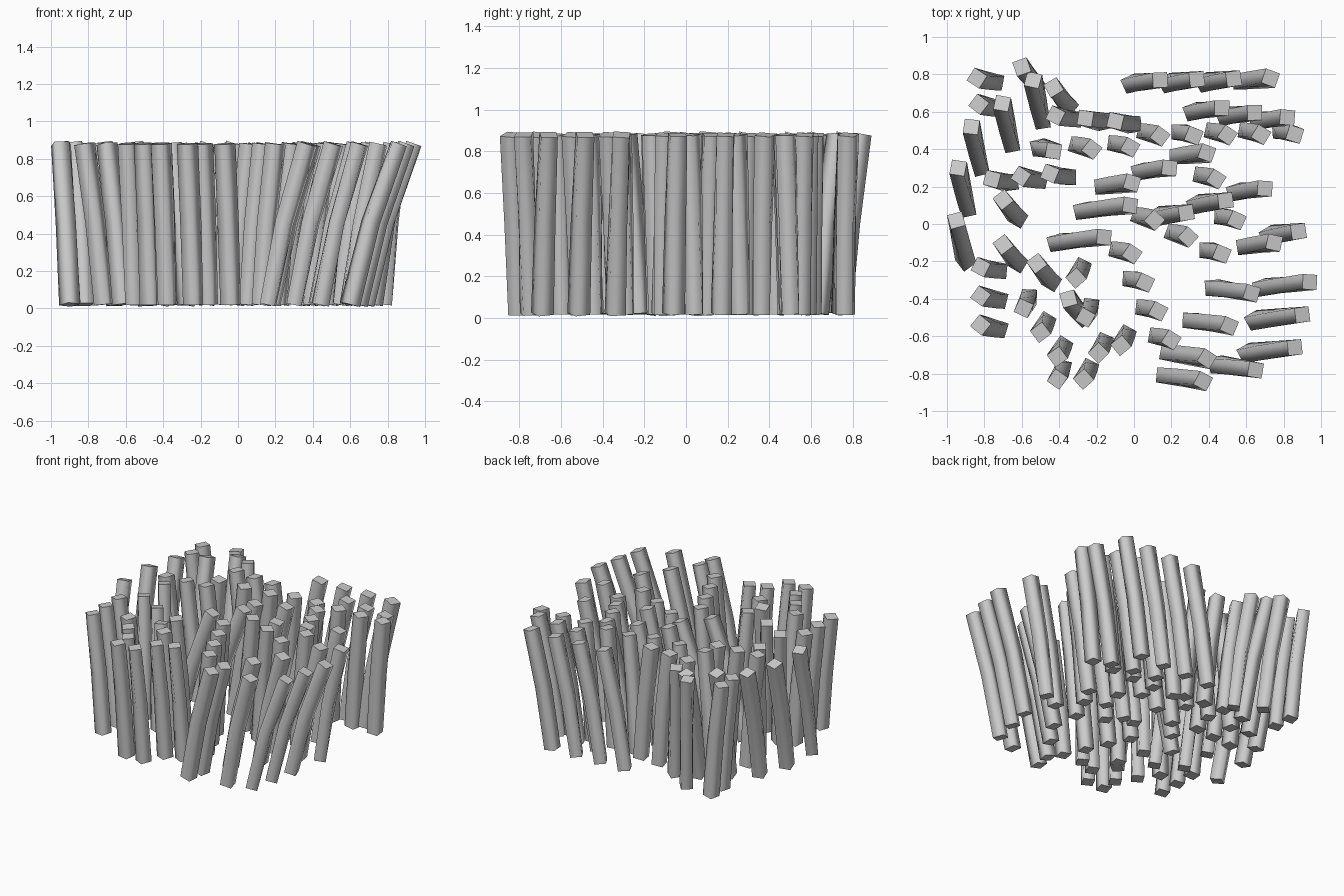
import bpy, bmesh, random
from math import atan2, cos, sin, pi, radians
from mathutils import Vector

if "Cube" in bpy.data.objects:
    bpy.data.objects.remove(bpy.data.objects["Cube"])

random.seed(4)
HALF_DIAGONAL = 0.057
SPACING = 0.2
BOTTOM, MIDDLE, TOP = 0.02, 0.46, 0.88

# Each clump: the lean shared by its strands, then rows of tips (start, end) seen from above
CLUMPS = {
    "left": (-.10, .02, ((-.84, .78), (-.83, .64)), ((-.82, -.23), (-.82, -.54)),
             ((-.42, .58), (-.1, .55)), ((-.76, .24), (-.45, .27))),
    "back_left": (-.05, .22, ((-.87, .52), (-.54, .77)), ((-.94, .3), (-.95, .02))),
    "middle_left": (-.08, .1, ((-.7, .13), (-.7, -.11)), ((-.52, -.21), (-.35, -.4)),
                    ((-.6, .84), (-.43, .73))),
    "back_right": (.16, .02, ((.14, .77), (.73, .78)), ((.47, .62), (.82, .57)),
                   ((-.01, .22), (.39, .38)), ((.28, .06), (.7, .19)),
                   ((.75, -.1), (.88, -.04))),
    "right_edge": (.26, .03, ((.94, -.31), (.86, -.66)), ((-.16, -.07), (-.02, .1))),
    "front_right": (.21, -.03, ((.63, -.37), (.39, -.72)), ((.37, -.84), (.65, -.78))),
    "centre": (.08, -.02, ((.11, .02), (.47, -.16)), ((-.01, -.16), (.2, -.62)),
               ((-.43, .39), (-.02, .41)), ((.14, .47), (.86, .48)),
               ((.44, .24), (.55, .02))),
    "front": (-.03, -.06, ((-.59, -.45), (-.41, -.71)), ((-.31, -.29), (-.26, -.5)),
              ((-.41, -.83), (-.27, -.83)), ((-.19, -.69), (-.07, -.65))),
}


def row_points(start, end):
    """Evenly spaced tips along a row."""
    start, end = Vector(start), Vector(end)
    steps = max(1, round((end - start).length / SPACING))
    return [start.lerp(end, i / steps) for i in range(steps + 1)]


def ring(bm, centre, direction, angle):
    """Four-sided cross-section at right angles to the strand."""
    turn = Vector((0, 0, 1)).rotation_difference(direction)
    verts = []
    for i in range(4):
        a = angle + i * pi / 2
        corner = Vector((cos(a), sin(a), 0)) * HALF_DIAGONAL
        verts.append(bm.verts.new(centre + turn @ corner))
    return verts


def add_strand(bm, tip, lean):
    """Square bar with one bend at mid height and a slight twist."""
    root = tip - lean
    low, high = root.to_3d(), tip.to_3d()
    mid = root.lerp(tip, .42).to_3d()
    low.z, mid.z, high.z = BOTTOM, MIDDLE, TOP
    d1, d2 = (mid - low).normalized(), (high - mid).normalized()
    angle = atan2(lean.y, lean.x) + pi / 4 + radians(random.uniform(-30, 5))
    twist = radians(22)
    rings = [ring(bm, low, d1, angle + twist),
             ring(bm, mid, (d1 + d2).normalized(), angle + twist / 2),
             ring(bm, high, d2, angle)]
    for a, b in zip(rings, rings[1:]):
        for i in range(4):
            j = (i + 1) % 4
            bm.faces.new((a[i], a[j], b[j], b[i])).smooth = True
    # Flat end caps
    bm.faces.new(rings[0][::-1])
    bm.faces.new(rings[-1])


# One object per clump of strands
for name, (dx, dy, *rows) in CLUMPS.items():
    bm = bmesh.new()
    for start, end in rows:
        for tip in row_points(start, end):
            add_strand(bm, tip, Vector((dx, dy)))
    mesh = bpy.data.meshes.new(name + "_strands")
    bm.to_mesh(mesh)
    bm.free()
    bpy.context.collection.objects.link(bpy.data.objects.new(name + "_strands", mesh))
